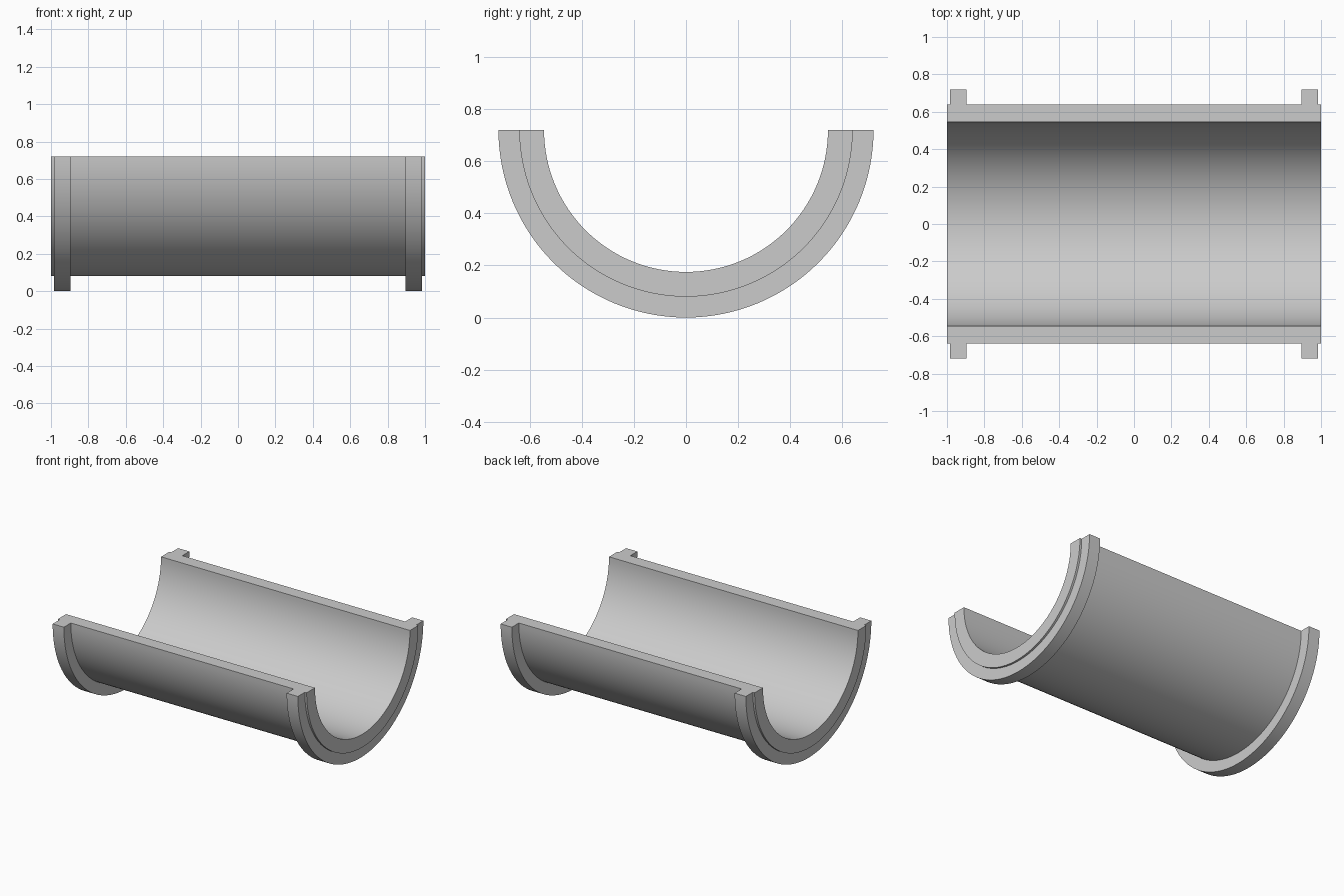
import bpy, bmesh, math

if "Cube" in bpy.data.objects:
    bpy.data.objects.remove(bpy.data.objects["Cube"])

R_IN, R_PIPE, R_FLANGE = 0.545, 0.64, 0.72
SEGMENTS = 64

grey = bpy.data.materials.new("light_grey")
grey.diffuse_color = (0.6, 0.6, 0.6, 1)
grey.use_nodes = True
grey.node_tree.nodes["Principled BSDF"].inputs["Base Color"].default_value = grey.diffuse_color

# Wall cross-section (x, radius): right half of the outside, then mirrored
right = [(0.895, R_PIPE), (0.895, R_FLANGE), (0.985, R_FLANGE),
         (0.985, R_PIPE), (1.0, R_PIPE), (1.0, R_IN)]
profile = right + [(-x, r) for x, r in reversed(right)]

# Sweep the section through a half turn below the rim
bm = bmesh.new()
rings = []
for i in range(SEGMENTS + 1):
    a = math.pi * i / SEGMENTS
    rings.append([bm.verts.new((x, -r * math.cos(a), R_FLANGE - r * math.sin(a)))
                  for x, r in profile])
n = len(profile)
for a, b in zip(rings, rings[1:]):
    for j in range(n):
        k = (j + 1) % n
        bm.faces.new((a[j], a[k], b[k], b[j]))

# Flat rim faces on both sides
bm.faces.new(rings[0])
bm.faces.new(rings[-1])
bmesh.ops.recalc_face_normals(bm, faces=bm.faces)

mesh = bpy.data.meshes.new("half_bearing_shell")
bm.to_mesh(mesh)
bm.free()
mesh.materials.append(grey)
shell = bpy.data.objects.new("half_bearing_shell", mesh)
bpy.context.collection.objects.link(shell)

# Smooth curved walls, crisp edges
bpy.context.view_layer.objects.active = shell
shell.select_set(True)
bpy.ops.object.shade_smooth_by_angle(angle=math.radians(30))
